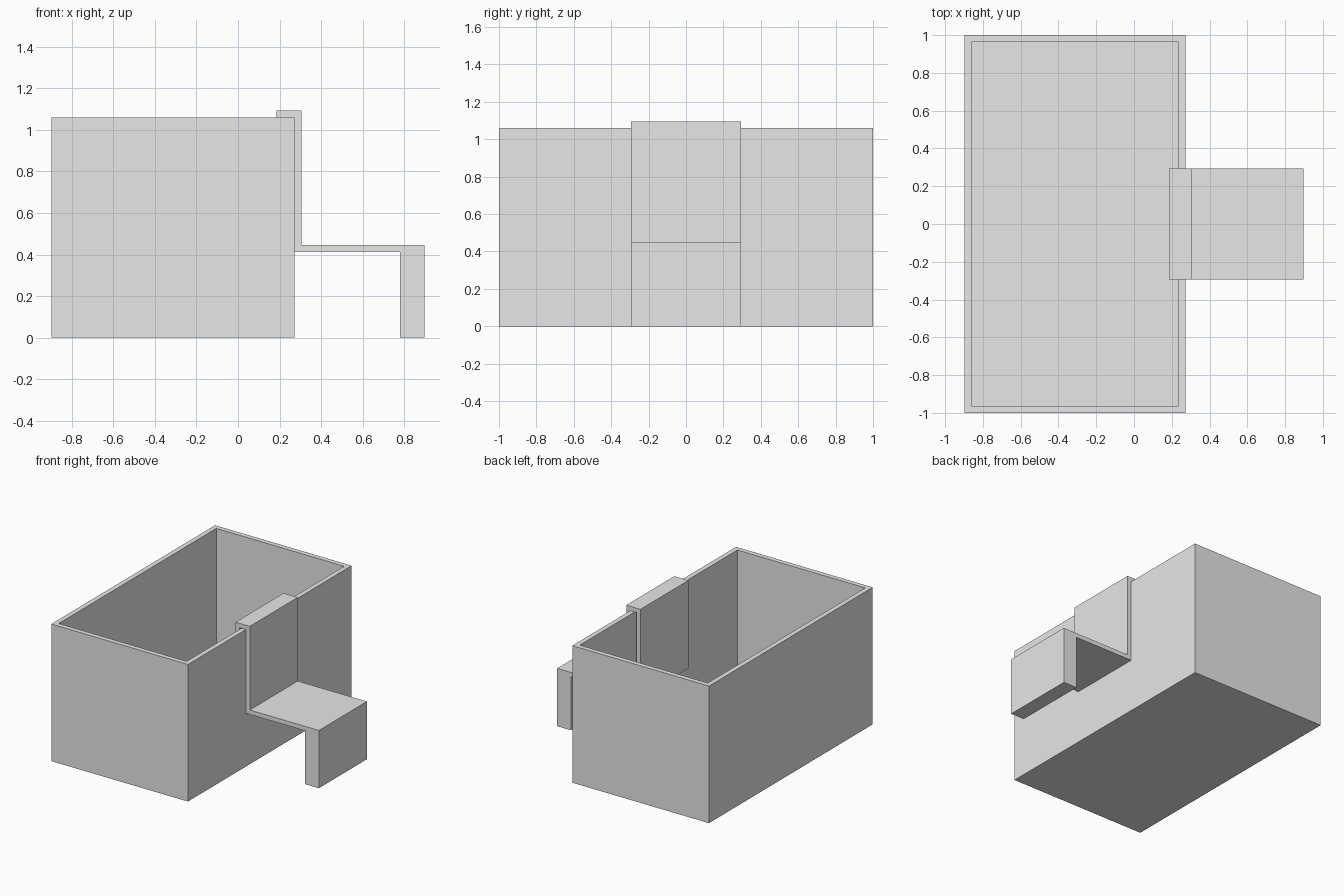
import bpy
import bmesh

# Remove the default object
cube = bpy.data.objects.get("Cube")
if cube:
    bpy.data.objects.remove(cube, do_unlink=True)

# Single grey material
GREY = (0.8, 0.8, 0.8, 1.0)
grey = bpy.data.materials.new("light_grey")
grey.use_nodes = True
grey.diffuse_color = GREY
for node in grey.node_tree.nodes:
    if node.type == 'BSDF_PRINCIPLED':
        node.inputs["Base Color"].default_value = GREY


def add_object(name, bm):
    bmesh.ops.recalc_face_normals(bm, faces=bm.faces)
    mesh = bpy.data.meshes.new(name)
    bm.to_mesh(mesh)
    bm.free()
    mesh.materials.append(grey)
    obj = bpy.data.objects.new(name, mesh)
    bpy.context.collection.objects.link(obj)
    return obj


# Main dimensions
LEFT, RIGHT = -0.897, 0.272      # bin extent in x
HEIGHT, WALL = 1.06, 0.053       # bin height and wall thickness
PLATE = 0.034                    # bracket thickness
HALF = 0.293                     # bracket half width
END, LEG = 0.897, 0.117          # bracket outer end and leg depth
SHELF = 0.447                    # shelf top

# Open bin: a box whose top is inset to a rim and pushed down to the floor
bm = bmesh.new()
bmesh.ops.create_cube(bm, size=1)
for v in bm.verts:
    v.co.x = LEFT if v.co.x < 0 else RIGHT
    v.co.y *= 2
    v.co.z = 0 if v.co.z < 0 else HEIGHT
top = max(bm.faces, key=lambda f: f.calc_center_median().z)
bmesh.ops.inset_region(bm, faces=[top], thickness=WALL)
well = bmesh.ops.extrude_face_region(bm, geom=[top])["geom"]
for v in well:
    if isinstance(v, bmesh.types.BMVert):
        v.co.z = WALL
bmesh.ops.delete(bm, geom=[top], context='FACES')
add_object("open_bin", bm)

# Hooked bracket: clips over the wall, runs out as a shelf, ends in a leg
inner = RIGHT - WALL
under = SHELF - PLATE
profile = [
    (inner - PLATE, under), (inner, under), (inner, HEIGHT), (RIGHT, HEIGHT),
    (RIGHT, under), (END - LEG, under), (END - LEG, 0), (END, 0),
    (END, SHELF), (RIGHT + PLATE, SHELF),
    (RIGHT + PLATE, HEIGHT + PLATE), (inner - PLATE, HEIGHT + PLATE),
]
bm = bmesh.new()
side = bm.faces.new([bm.verts.new((x, -HALF, z)) for x, z in profile])
swept = bmesh.ops.extrude_face_region(bm, geom=[side])["geom"]
bmesh.ops.translate(bm, vec=(0, 2 * HALF, 0),
                    verts=[g for g in swept if isinstance(g, bmesh.types.BMVert)])
add_object("hook_shelf_bracket", bm)
